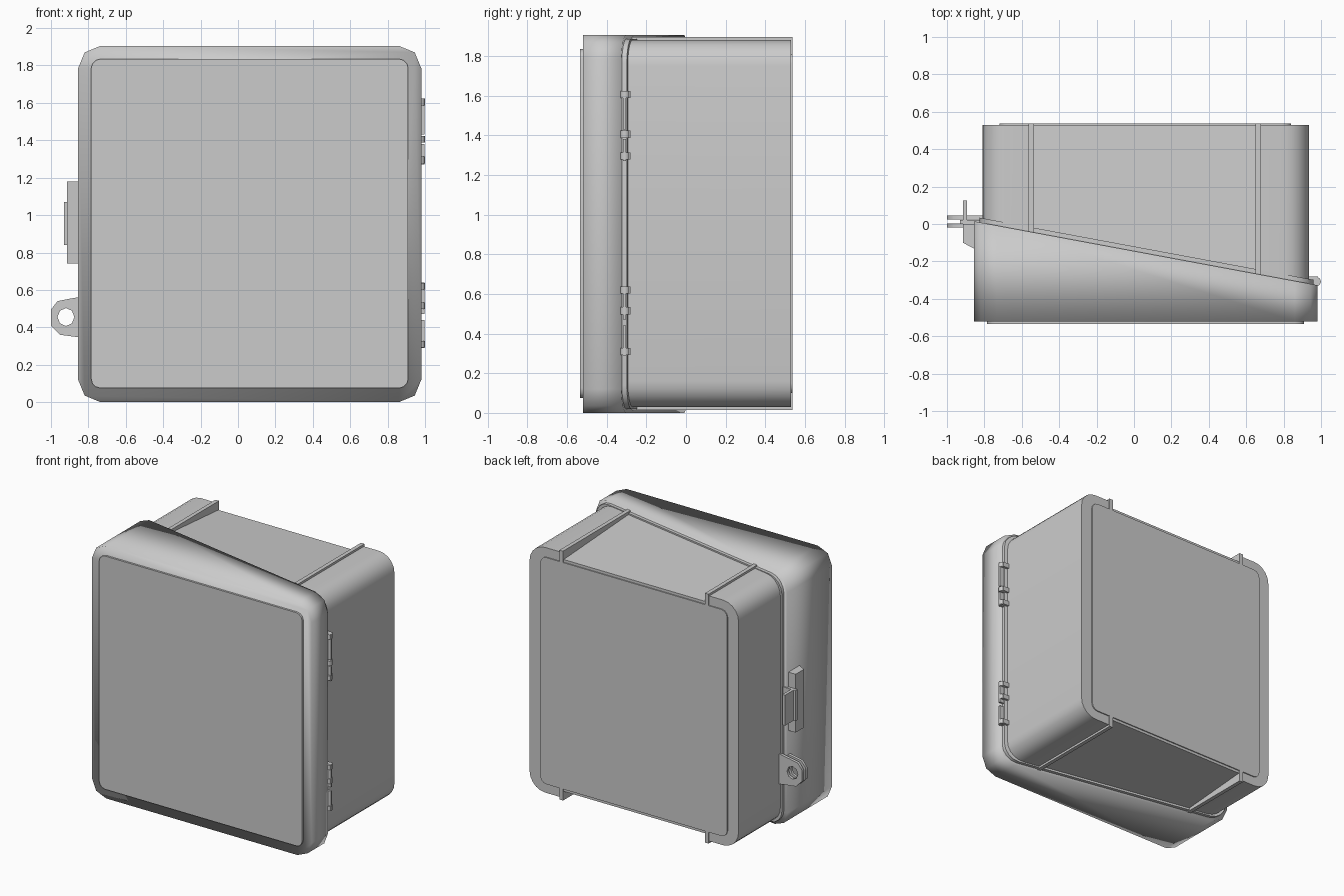
import bpy, bmesh
from math import cos, sin, pi, radians

if "Cube" in bpy.data.objects:
    bpy.data.objects.remove(bpy.data.objects["Cube"])


def seam(x, off=0.0):
    """Slanted parting line between lid and base."""
    return 0.004 - (x + 0.80) * 0.186 + off


def rounded(x0, x1, z0, z1, r, seg):
    """Rounded rectangle in x/z, counter-clockwise from the bottom-left corner."""
    pts = []
    for cx, cz, a0 in ((x0 + r, z0 + r, pi), (x1 - r, z0 + r, 1.5 * pi),
                       (x1 - r, z1 - r, 0), (x0 + r, z1 - r, 0.5 * pi)):
        for i in range(seg + 1):
            a = a0 + i * pi / 2 / seg
            pts.append((cx + r * cos(a), cz + r * sin(a)))
    return pts


def finish(name, bm, angle=46):
    bmesh.ops.recalc_face_normals(bm, faces=bm.faces)
    me = bpy.data.meshes.new(name)
    bm.to_mesh(me)
    bm.free()
    ob = bpy.data.objects.new(name, me)
    bpy.context.collection.objects.link(ob)
    bpy.ops.object.select_all(action='DESELECT')
    ob.select_set(True)
    bpy.context.view_layer.objects.active = ob
    bpy.ops.object.shade_smooth_by_angle(angle=radians(angle))
    return ob


def loft(name, ring_a, ring_b, angle=46):
    """Closed solid between two matching rings."""
    bm = bmesh.new()
    a = [bm.verts.new(p) for p in ring_a]
    b = [bm.verts.new(p) for p in ring_b]
    bm.faces.new(a)
    bm.faces.new(b[::-1])
    n = len(a)
    for i in range(n):
        bm.faces.new((a[i], b[i], b[(i + 1) % n], a[(i + 1) % n]))
    return finish(name, bm, angle)


def slab(name, outline, front, back, angle=46):
    """Extrude an x/z outline along y; front and back may depend on x."""
    f = front if callable(front) else lambda x: front
    k = back if callable(back) else lambda x: back
    return loft(name, [(x, f(x), z) for x, z in outline],
                [(x, k(x), z) for x, z in outline], angle)


def box(name, x0, x1, y0, y1, z0, z1):
    return slab(name, [(x0, z0), (x1, z0), (x1, z1), (x0, z1)], y0, y1)


# Lid with slanted rear edge and raised front panel; soft shading over the rim
slab("lid", rounded(-0.855, 0.98, 0.0, 1.905, 0.12, 2), -0.52, seam, 105)
slab("lid_panel", rounded(-0.785, 0.91, 0.075, 1.835, 0.05, 3), -0.535, -0.515)

# Gasket flange just behind the lid
slab("gasket_flange", rounded(-0.825, 0.96, 0.02, 1.885, 0.12, 4),
     seam, lambda x: seam(x, 0.025))

# Base: rounded corner posts; recesses between the ribs fade out toward the lid
RIBS = ((-0.565, -0.535), (0.65, 0.68))
LOW, HIGH = 0.03, 1.88
corners = rounded(-0.81, 0.935, LOW, HIGH, 0.13, 5)
recess_x0, recess_x1 = -0.55, 0.665


def base_outline(depth):
    return (corners[:6]
            + [(recess_x0, LOW), (recess_x0, LOW + depth),
               (recess_x1, LOW + depth), (recess_x1, LOW)]
            + corners[6:18]
            + [(recess_x1, HIGH), (recess_x1, HIGH - depth),
               (recess_x0, HIGH - depth), (recess_x0, HIGH)]
            + corners[18:])


loft("base", [(x, seam(x), z) for x, z in base_outline(0.004)],
     [(x, 0.53, z) for x, z in base_outline(0.05)], 60)
slab("back_panel", rounded(-0.72, 0.84, 0.10, 1.81, 0.05, 3), 0.52, 0.538)

# Ribs bordering the recesses
for x0, x1 in RIBS:
    for label, z0, z1 in (("bottom", 0.014, 0.10), ("top", 1.81, 1.896)):
        slab(f"{label}_rib", [(x0, z0), (x1, z0), (x1, z1), (x0, z1)], seam, 0.538)

# Hinges: thin leaves on the lid edge with projecting knuckles
for z0, z1 in ((0.29, 0.44), (0.47, 0.64), (1.27, 1.38), (1.43, 1.62)):
    box("hinge_leaf", 0.93, 0.998, -0.318, -0.302, z0, z1)
for zc in (0.31, 0.515, 0.62, 1.295, 1.405, 1.605):
    ring = [(0.975 + 0.025 * cos(i * pi / 4), -0.308 + 0.025 * sin(i * pi / 4))
            for i in range(8)]
    loft("hinge_knuckle", [(x, y, zc - 0.018) for x, y in ring],
         [(x, y, zc + 0.018) for x, y in ring])
    box("hinge_arm", 0.92, 0.985, -0.32, -0.28, zc - 0.018, zc + 0.018)

# Latch: wedge-shaped housing and upright flap
wedge = [(-0.84, -0.14), (-0.915, -0.10), (-0.915, 0.0), (-0.84, 0.0)]
loft("latch_housing", [(x, y, 0.74) for x, y in wedge],
     [(x, y, 1.18) for x, y in wedge])
box("latch_flap", -0.915, -0.893, -0.02, 0.125, 0.84, 1.07)
box("latch_grip", -0.93, -0.82, 0.0, 0.022, 0.84, 1.07)

# Padlock ears: a pair of plates with an eight-sided hole
EAR = [(-0.80, 0.455), (-0.80, 0.57), (-0.90, 0.553), (-0.965, 0.54),
       (-1.0, 0.495), (-1.0, 0.41), (-0.95, 0.36), (-0.80, 0.34)]
HOLE = [(-0.92 + 0.045 * cos(i * pi / 4), 0.455 + 0.048 * sin(i * pi / 4))
        for i in range(8)]
for y0, y1 in ((-0.018, 0.002), (0.024, 0.045)):
    bm = bmesh.new()
    rings = [[bm.verts.new((x, y, z)) for x, z in pts]
             for pts, y in ((EAR, y0), (EAR, y1), (HOLE, y1), (HOLE, y0))]
    for k in range(4):
        p, q = rings[k], rings[(k + 1) % 4]
        for i in range(8):
            j = (i + 1) % 8
            bm.faces.new((p[i], p[j], q[j], q[i]))
    finish("padlock_ear", bm)
